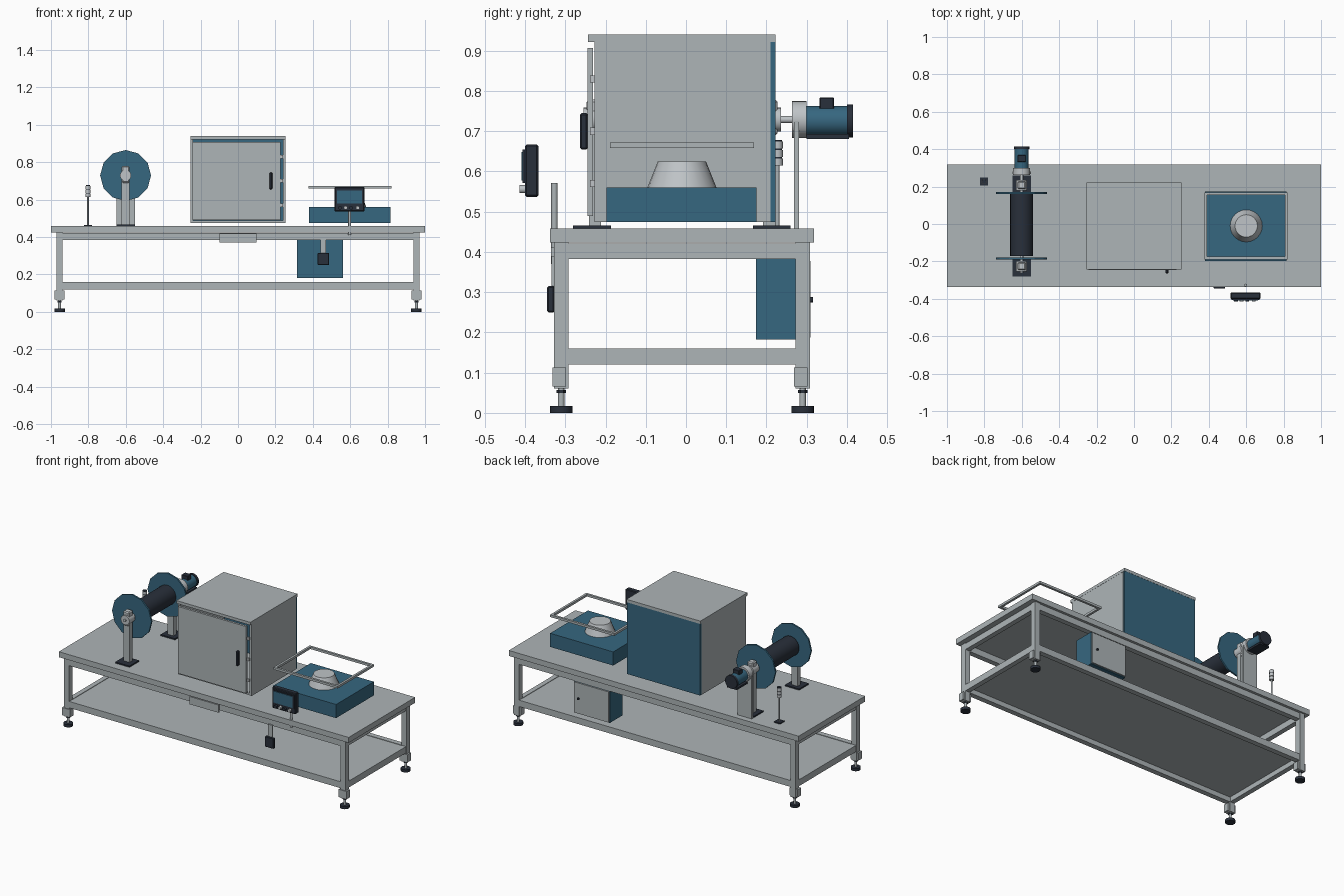
import bpy
import math
from mathutils import Vector

if "Cube" in bpy.data.objects:
    bpy.data.objects.remove(bpy.data.objects["Cube"])


def material(name, rgb):
    m = bpy.data.materials.new(name)
    m.diffuse_color = (*rgb, 1)
    m.use_nodes = True
    m.node_tree.nodes["Principled BSDF"].inputs["Base Color"].default_value = m.diffuse_color
    return m


GREY = material("light grey", (0.42, 0.46, 0.475))
PALE = material("pale steel", (0.52, 0.55, 0.57))
BLUE = material("steel blue", (0.037, 0.135, 0.215))
DARK = material("charcoal", (0.022, 0.029, 0.043))


def box(name, x, y, z, mat, bevel=0):
    """Box from (min, max) ranges on each axis."""
    bpy.ops.mesh.primitive_cube_add(size=1, location=[(a + b) / 2 for a, b in (x, y, z)])
    o = bpy.context.object
    o.name = name
    o.scale = [b - a for a, b in (x, y, z)]
    bpy.ops.object.transform_apply(location=False, rotation=False, scale=True)
    o.data.materials.append(mat)
    if bevel:
        b = o.modifiers.new("bevel", "BEVEL")
        b.width, b.segments = bevel, 1
    return o


def rod(name, a, b, r, mat, r2=None, sides=20, smooth=True, spin=0):
    """Cylinder or cone between two points."""
    a, b = Vector(a), Vector(b)
    d = b - a
    bpy.ops.mesh.primitive_cone_add(vertices=sides, radius1=r, radius2=r if r2 is None else r2,
                                    depth=d.length)
    o = bpy.context.object
    o.name = name
    o.rotation_mode = "QUATERNION"
    o.rotation_quaternion = d.to_track_quat("Z", "Y")
    o.location = (a + b) / 2
    if smooth:
        bpy.ops.object.shade_smooth_by_angle(angle=math.radians(35))
    o.data.materials.append(mat)
    return o


def around(c, h):
    return (c - h, c + h)


# Table top and lower shelf
CY = -0.01
box("table_top", (-1, 1), (-0.338, 0.318), (0.424, 0.458), GREY)
box("lower_shelf", (-0.94, 0.94), (-0.295, 0.275), (0.15, 0.157), GREY)

# Legs, brackets and levelling feet
for sx in (-1, 1):
    for sy in (-1, 1):
        x, y = sx * 0.954, CY + sy * 0.3
        box("leg", around(x, 0.017), around(y, 0.018), (0.06, 0.424), GREY)
        box("leg_bracket", around(x, 0.0275), (y - 0.022, y + 0.012), (0.065, 0.113), GREY)
        rod("foot_pad", (x, y, 0), (x, y, 0.017), 0.028, DARK)
        rod("foot_stem", (x, y, 0.015), (x, y, 0.062), 0.008, GREY, sides=12)
        rod("foot_nut", (x, y, 0.05), (x, y, 0.057), 0.012, DARK, sides=6, smooth=False)

# Upper and lower rails
for z in ((0.383, 0.421), (0.12, 0.16)):
    for s in (-1, 1):
        box("long_rail", (-0.938, 0.938), around(CY + s * 0.3, 0.016), z, GREY)
        box("end_rail", around(s * 0.954, 0.015), (-0.293, 0.273), z, GREY)
box("front_plate", (-0.1, 0.1), (-0.335, -0.325), (0.37, 0.418), GREY)

# Main cabinet: open shell with a hung door
for s in (-1, 1):
    box("cabinet_side", around(s * 0.247, 0.007), (-0.228, 0.21), (0.475, 0.922), GREY)
box("cabinet_floor", (-0.241, 0.241), (-0.226, 0.21), (0.475, 0.487), GREY)
box("cabinet_roof", (-0.255, 0.255), (-0.243, 0.223), (0.922, 0.94), GREY)
box("cabinet_back", (-0.253, 0.253), (0.21, 0.222), (0.475, 0.922), BLUE)
box("cabinet_door", (-0.243, 0.228), (-0.245, -0.231), (0.49, 0.907), GREY)
box("door_handle", (0.168, 0.184), (-0.264, -0.244), (0.655, 0.745), DARK, 0.004)
for z in (0.57, 0.7, 0.83):
    box("door_latch", (0.226, 0.241), (-0.238, -0.228), around(z, 0.009), PALE)

# Weighing unit with cone and floating guard frame
box("scale_body", (0.38, 0.815), (-0.197, 0.175), (0.475, 0.56), BLUE)
rod("scale_cone", (0.6, CY, 0.56), (0.6, CY, 0.625), 0.086, PALE, 0.06, sides=24)
for s in (-1, 1):
    box("guard_long", (0.377, 0.82), around(CY + s * 0.172, 0.007), (0.658, 0.672), GREY)
    box("guard_short", around(0.5985 + s * 0.2145, 0.007), (-0.175, 0.155), (0.658, 0.672), GREY)

# Control panel on its pole
box("panel_body", (0.516, 0.676), (-0.4, -0.367), (0.537, 0.667), DARK, 0.004)
box("panel_bezel", (0.522, 0.67), (-0.406, -0.399), (0.572, 0.655), DARK)
box("panel_screen", (0.53, 0.662), (-0.409, -0.405), (0.578, 0.649), BLUE)
for x, m in ((0.545, DARK), (0.575, PALE), (0.605, DARK), (0.64, PALE)):
    rod("panel_button", (x, -0.398, 0.556), (x, -0.414, 0.556), 0.01, m, sides=12)
rod("panel_pole", (0.597, -0.327, 0.41), (0.597, -0.327, 0.572), 0.008, GREY, sides=12)

# Front switch box
box("switch_bracket", (0.441, 0.471), (-0.334, -0.326), (0.31, 0.39), GREY)
box("switch_box", (0.426, 0.487), (-0.345, -0.327), (0.25, 0.315), DARK, 0.003)

# Electrical box under the table
box("electric_box", (0.315, 0.562), (0.174, 0.3), (0.182, 0.383), BLUE)
box("electric_door", (0.319, 0.558), (0.3, 0.309), (0.187, 0.378), GREY)
rod("electric_knob", (0.525, 0.308, 0.281), (0.525, 0.316, 0.281), 0.007, DARK, sides=12)

# Reel: drum, flanges and shaft
RX, RZ = -0.601, 0.729
rod("reel_drum", (RX, -0.17, RZ), (RX, 0.16, RZ), 0.061, DARK, sides=24)
for y in (-0.184, 0.166):
    rod("reel_flange", (RX, y - 0.005, RZ), (RX, y + 0.005, RZ), 0.136, BLUE, sides=12, smooth=False)
rod("reel_shaft", (RX, -0.262, RZ), (RX, 0.27, RZ), 0.009, PALE, sides=16)

# Reel stands with bearings
for y, plate_y in ((-0.226, -0.234), (0.207, 0.213)):
    box("stand_plate", around(RX, 0.049), around(plate_y, 0.047), (0.458, 0.466), DARK)
    box("stand_post", around(RX, 0.021), around(y, 0.015), (0.466, 0.71), GREY)
    box("bearing_block", around(RX, 0.021), around(y, 0.021), (0.69, 0.779), PALE, 0.006)
    rod("bearing_ring", (RX, y - 0.029, RZ), (RX, y + 0.029, RZ), 0.03, PALE)

# Drive motor
box("motor_stand", around(RX, 0.049), (0.268, 0.281), (0.458, 0.725), GREY)
rod("gearbox", (RX, 0.263, RZ), (RX, 0.3, RZ), 0.046, PALE, sides=24)
rod("motor_body", (RX, 0.3, 0.726), (RX, 0.401, 0.726), 0.037, BLUE, sides=24)
rod("motor_cap", (RX, 0.4, 0.726), (RX, 0.415, 0.726), 0.041, DARK, sides=24)
box("motor_terminal", around(RX, 0.022), (0.332, 0.368), (0.755, 0.784), DARK, 0.002)
box("motor_foot", around(RX, 0.034), (0.3, 0.405), (0.681, 0.693), DARK)

# Signal beacon
BX, BY = -0.802, 0.227
box("beacon_base", around(BX, 0.021), around(BY, 0.021), (0.458, 0.465), DARK)
rod("beacon_pole", (BX, BY, 0.465), (BX, BY, 0.615), 0.005, GREY, sides=12)
for i in range(3):
    z = 0.615 + i * 0.021
    rod("beacon_lamp", (BX, BY, z), (BX, BY, z + 0.017), 0.014, PALE, sides=16)
    rod("beacon_ring", (BX, BY, z + 0.017), (BX, BY, z + 0.021), 0.012, DARK, sides=16)
